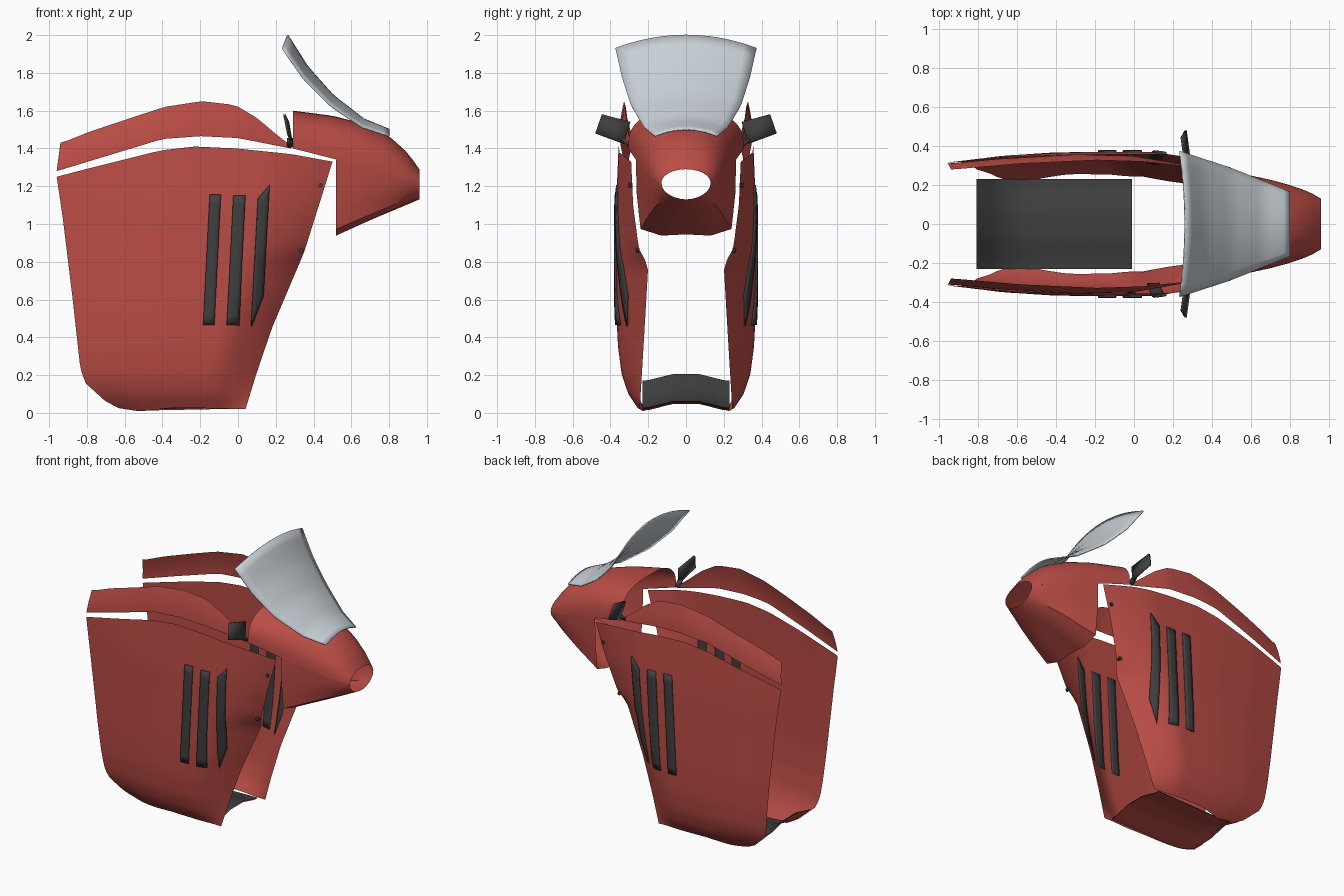
import bpy
import math

cube = bpy.data.objects.get("Cube")
if cube:
    bpy.data.objects.remove(cube, do_unlink=True)


def material(name, rgb):
    mat = bpy.data.materials.new(name)
    mat.use_nodes = True
    mat.diffuse_color = (*rgb, 1)
    mat.node_tree.nodes["Principled BSDF"].inputs["Base Color"].default_value = (*rgb, 1)
    return mat


RED = material("red paint", (0.50, 0.073, 0.06))
DARK = material("dark grey plastic", (0.05, 0.05, 0.05))
GLASS = material("pale screen", (0.58, 0.63, 0.67))


def curve(*points):
    """Piecewise linear function through (input, value) pairs."""
    def f(t):
        if t <= points[0][0]:
            return points[0][1]
        for (a, p), (b, q) in zip(points, points[1:]):
            if t <= b:
                return p + (q - p) * (t - a) / (b - a)
        return points[-1][1]
    return f


def sheet(name, func, nu, nv, mat, mirror=False, thickness=0):
    """Grid surface func(u, v) with u and v from 0 to 1."""
    verts = [func(i / nu, j / nv) for i in range(nu + 1) for j in range(nv + 1)]
    w = nv + 1
    faces = [(i * w + j, (i + 1) * w + j, (i + 1) * w + j + 1, i * w + j + 1)
             for i in range(nu) for j in range(nv)]
    mesh = bpy.data.meshes.new(name)
    mesh.from_pydata(verts, [], faces)
    mesh.materials.append(mat)
    obj = bpy.data.objects.new(name, mesh)
    bpy.context.collection.objects.link(obj)
    if thickness:
        mod = obj.modifiers.new("thickness", 'SOLIDIFY')
        mod.thickness = thickness
        mod.offset = 0
    if mirror:
        mod = obj.modifiers.new("mirror", 'MIRROR')
        mod.use_axis = (False, True, False)
        mod.use_mirror_merge = False
    bpy.ops.object.select_all(action='DESELECT')
    bpy.context.view_layer.objects.active = obj
    obj.select_set(True)
    bpy.ops.object.shade_smooth_by_angle(angle=math.radians(35))
    return obj


# Side panels: outline and outward bulge
rear = curve((0.01, -0.6), (0.06, -0.7), (0.16, -0.81), (0.24, -0.835),
             (0.6, -0.875), (1.05, -0.93), (1.25, -0.96))
front = curve((0.02, 0.04), (0.2, 0.095), (0.45, 0.18), (0.85, 0.35), (1.2, 0.46), (1.33, 0.5))
top = curve((0, 1.25), (0.2, 1.325), (0.38, 1.39), (0.5, 1.41),
            (0.65, 1.40), (0.85, 1.37), (1, 1.33))
bottom = curve((0, 0.025), (0.12, 0.008), (0.45, 0.028), (1, 0.02))
bulge = curve((0.01, 0.245), (0.1, 0.305), (0.2, 0.34), (0.35, 0.36),
              (0.55, 0.37), (1.1, 0.37), (1.41, 0.357))
plan = curve((0, 0.86), (0.2, 0.95), (0.4, 0.99), (0.55, 1), (0.75, 1), (0.9, 0.97))
front_y = curve((0.02, 0.245), (0.4, 0.222), (0.78, 0.2), (0.87, 0.25), (1.1, 0.28), (1.33, 0.29))


def side_y(x, z):
    u = (x - rear(z)) / (front(z) - rear(z))
    w = max(0, (u - 0.76) / 0.24) ** 1.7
    return bulge(z) * plan(u) * (1 - w) + front_y(z) * w


def side_panel(u, v):
    z = bottom(u) + v ** 1.3 * (top(u) - bottom(u))
    x = rear(z) + u * (front(z) - rear(z))
    return x, -side_y(x, z), z


sheet("side_panel", side_panel, 28, 28, RED, mirror=True)

# Upper side rails leaning inward
rail_top = curve((-0.95, 1.43), (-0.8, 1.49), (-0.4, 1.62), (-0.2, 1.65),
                 (-0.02, 1.63), (0.1, 1.56), (0.2, 1.475), (0.28, 1.415))
rail_low = curve((-0.96, 1.28), (-0.4, 1.45), (-0.2, 1.465), (0, 1.455), (0.28, 1.40))
rail_y = curve((-0.96, 0.31), (-0.7, 0.335), (-0.3, 0.358), (0, 0.35), (0.28, 0.3))
rail_top_y = curve((-0.95, 0.28), (-0.6, 0.31), (-0.2, 0.328), (0.05, 0.32), (0.28, 0.295))


def upper_rail(u, v):
    x = -0.96 + 1.24 * u
    y = rail_y(x) + (rail_top_y(x) - rail_y(x)) * v ** 1.6
    return x + 0.02 * v * (1 - u), -y, rail_low(x) + (rail_top(x) - rail_low(x)) * v


sheet("upper_rail", upper_rail, 26, 6, RED, mirror=True)

# Nose cowl: arched upper half
nose_top = curve((0.29, 1.6), (0.5, 1.573), (0.65, 1.535), (0.8, 1.465), (0.9, 1.375), (0.96, 1.29))
nose_base = curve((0.29, 1.4), (0.5, 1.347), (0.75, 1.28), (0.96, 1.217))
nose_width = curve((0.29, 0.305), (0.5, 0.27), (0.7, 0.227), (0.8, 0.2), (0.9, 0.165), (0.96, 0.13))


def nose_upper(u, v):
    x = 0.29 + 0.67 * u
    power = 2 / (2.8 - 0.8 * u)
    c, s = math.cos(math.pi * v), max(0, math.sin(math.pi * v))
    y = -math.copysign(abs(c) ** power, c) * nose_width(x)
    return x, y, nose_base(x) + s ** power * (nose_top(x) - nose_base(x))


sheet("nose_upper", nose_upper, 18, 28, RED)

# Nose cowl: faceted chin narrowing into the open tip
back_y = curve((0, 0.265), (0.25, 0.26), (0.5, 0.24), (0.75, 0.13), (1, 0))
back_z = curve((0, 1.335), (0.25, 1.15), (0.5, 0.97), (0.75, 0.937), (1, 0.945))


def nose_chin(u, v):
    x = 0.52 + 0.44 * u
    side = 1 if v < 0.5 else -1
    k = 1 - abs(2 * v - 1)
    y = back_y(k) * (1 - u) + 0.13 * math.cos(k * math.pi / 2) * u
    y *= nose_width(x) / (0.265 - 0.135 * u)
    tip_z = 1.21 - 0.08 * math.sin(k * math.pi / 2)
    z = back_z(k) * (1 - u) + tip_z * u
    z += (nose_base(x) - 1.335 + 0.125 * u) * (1 - k)
    return x, side * y, z


sheet("nose_chin", nose_chin, 10, 16, RED)

# Curved windscreen
screen_z = curve((0, 2.0), (0.2, 1.83), (0.45, 1.68), (0.75, 1.555), (1, 1.5))
screen_w = curve((0, 0.373), (0.45, 0.29), (1, 0.165))


def windscreen(u, v):
    s = 2 * v - 1
    x = 0.262 + 0.538 * u - 0.027 * s * s * (1 - u)
    return x, s * screen_w(u), screen_z(u) - s * s * (0.07 - 0.035 * u)


sheet("windscreen", windscreen, 16, 12, GLASS, thickness=0.008)

# Belly pan: dark lining over a painted underside
belly_z = curve((-0.81, 0.165), (-0.7, 0.065), (-0.6, 0.022), (-0.52, 0.012), (-0.01, 0.022))


def belly(lift):
    def f(u, v):
        x = -0.81 + 0.8 * u
        s = abs(2 * v - 1)
        rise = 0.035 * max(0, min(1, (0.9 - s) / 0.6))
        return x, (2 * v - 1) * 0.23, belly_z(x) + rise + lift
    return f


sheet("belly_pan", belly(0), 20, 14, RED)
sheet("belly_lining", belly(0.006), 20, 14, DARK)


# Slanted vent strips lying on the side panels
def vent(x_low, x_high, width, z_low, z_high, skew):
    def f(u, v):
        z = z_low + (z_high - z_low) * v + skew * u * (1 - 0.55 * v)
        x = x_low + (x_high - x_low) * v + width * u
        return x, -side_y(x, z) - 0.003, z
    return f


sheet("vent_rear", vent(-0.185, -0.15, 0.06, 0.465, 1.155, 0), 3, 14, DARK, True, 0.014)
sheet("vent_middle", vent(-0.06, -0.025, 0.065, 0.465, 1.15, 0), 3, 14, DARK, True, 0.014)
sheet("vent_front", vent(0.07, 0.105, 0.062, 0.46, 1.135, 0.16), 3, 14, DARK, True, 0.014)


# Mirrors and their short stems
def mirror_plate(u, v):
    y = 0.33 + 0.15 * u - 0.035 * v
    return 0.285 - 0.02 * u - 0.02 * v, -y, 1.425 + 0.055 * u + 0.115 * v - 0.015 * u * v


sheet("mirror", mirror_plate, 2, 2, DARK, True, 0.012)
sheet("mirror_stem", lambda u, v: (0.26 + 0.03 * u, -0.295 - 0.04 * v, 1.41 + 0.04 * v),
      1, 1, DARK, True, 0.015)

# Fasteners along the front edge of each side panel
for i, (x, z) in enumerate([(0.435, 1.205), (0.335, 0.86)]):
    for side in (-1, 1):
        bpy.ops.mesh.primitive_cylinder_add(
            vertices=10, radius=0.012, depth=0.02,
            location=(x, side * side_y(x, z), z), rotation=(math.pi / 2, 0, 0))
        bolt = bpy.context.object
        bolt.name = f"fastener_{i}_{'left' if side > 0 else 'right'}"
        bolt.data.materials.append(DARK)
